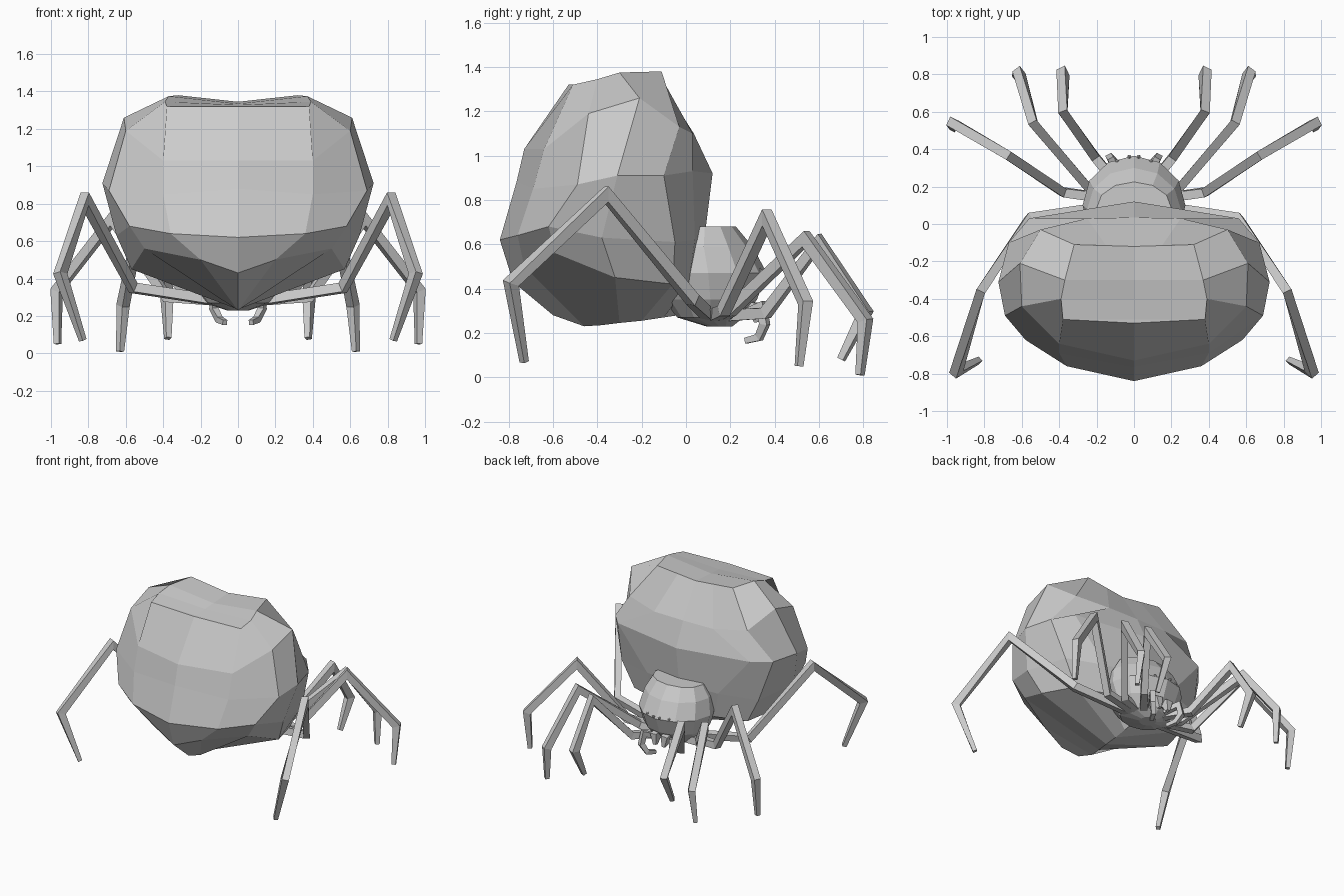
import bpy, bmesh
from math import sin, cos, pi
from mathutils import Vector

if "Cube" in bpy.data.objects:
    bpy.data.objects.remove(bpy.data.objects["Cube"])


def finish(name, bm, mirror=True):
    bmesh.ops.remove_doubles(bm, verts=bm.verts, dist=0.0005)
    bmesh.ops.recalc_face_normals(bm, faces=bm.faces)
    mesh = bpy.data.meshes.new(name)
    bm.to_mesh(mesh)
    bm.free()
    ob = bpy.data.objects.new(name, mesh)
    bpy.context.collection.objects.link(ob)
    if mirror:
        m = ob.modifiers.new("mirror", 'MIRROR')
        m.merge_threshold = 0.001
    return ob


def loft(rows, closed, caps):
    bm = bmesh.new()
    vs = [[bm.verts.new(p) for p in row] for row in rows]
    n = len(rows[0])
    for a, b in zip(vs, vs[1:]):
        for i in range(n if closed else n - 1):
            j = (i + 1) % n
            bm.faces.new((a[i], a[j], b[j], b[i]))
    if caps:
        bm.faces.new(vs[0])
        bm.faces.new(vs[-1])
    return bm


def limb(name, pts, radii):
    """Four-sided tube through pts with mitred joints, mirrored in x."""
    pts = [Vector(p) for p in pts]
    rows = []
    for i, p in enumerate(pts):
        d_in = (p - pts[max(i - 1, 0)]).normalized()
        d_out = (pts[min(i + 1, len(pts) - 1)] - p).normalized()
        t = (d_in + d_out).normalized()
        flat = pts[-2] - pts[0]
        side = Vector((flat.y, -flat.x, 0)).normalized()
        side = (side - t * side.dot(t)).normalized()
        up = side.cross(t)
        ref = d_in if d_in.length else d_out
        stretch = min(1 / max(t.dot(ref), 0.5), 1.5)
        r = radii[i]
        rows.append([p + side * r * sx + up * r * su * stretch
                     for sx, su in ((1, 1), (-1, 1), (-1, -1), (1, -1))])
    finish(name, loft(rows, True, True))


# Abdomen: half rings from keel to crest, each running front to back
rings = [
    [(0, -.60, .28), (0, -.46, .23), (0, -.38, .235), (0, -.3, .245),
     (0, -.2, .255), (0, -.1, .27), (0, 0, .285)],
    [(0, -.78, .43), (.2, -.73, .50), (.5, -.59, .56), (.57, -.32, .45),
     (.48, -.06, .42), (.25, .01, .42), (0, .03, .42)],
    [(0, -.84, .62), (.36, -.76, .64), (.58, -.62, .68), (.65, -.38, .63),
     (.58, -.05, .61), (.3, .04, .62), (0, .085, .64)],
    [(0, -.765, .88), (.4, -.69, .85), (.69, -.49, .87), (.725, -.31, .91),
     (.67, -.1, .91), (.56, .03, .93), (0, .12, .92)],
    [(0, -.73, 1.03), (.4, -.64, 1.03), (.6, -.44, 1.19), (.61, -.21, 1.26),
     (.5, -.03, 1.13), (.25, .03, 1.1), (0, .035, 1.1)],
    [(0, -.53, 1.32), (.38, -.51, 1.32), (.39, -.4, 1.345), (.37, -.3, 1.375),
     (.32, -.11, 1.38), (.15, -.115, 1.36), (0, -.12, 1.345)],
]
# the crest is a shallow saddle along the centre line
rings.append([(0, min(y, -.12) if x else y,
               1.32 + (min(y, -.12) + .53) * .061) for x, y, z in rings[-1]])
finish("abdomen", loft(rings, False, False))

# Head and thorax: faceted dome (z, half width, half depth, centre y)
dome = [(.23, .06, .06, .15), (.27, .18, .15, .11), (.35, .24, .21, .11),
        (.47, .275, .265, .1), (.59, .25, .22, .08), (.68, .2, .14, .085)]
rows = [[(rx * sin(2 * pi * i / 12), cy + ry * cos(2 * pi * i / 12), z)
         for i in range(12)] for z, rx, ry, cy in dome]
finish("head_thorax", loft(rows, True, True), False)

# Legs: hip, first joint, knee, ankle, foot
legs = {
    "rear_leg": [(.1, .1, .28), (.56, .03, .35), (.82, -.36, .825),
                 (.95, -.79, .425), (.83, -.73, .07)],
    "middle_rear_leg": [(.1, .13, .28), (.38, .17, .3), (.67, .365, .72),
                        (.97, .54, .335), (.965, .51, .05)],
    "middle_front_leg": [(.1, .16, .28), (.25, .2, .3), (.54, .54, .625),
                         (.615, .81, .255), (.63, .785, .01)],
    "front_leg": [(.08, .2, .28), (.21, .36, .29), (.38, .6, .61),
                  (.38, .81, .295), (.375, .7, .08)],
}
for name, pts in legs.items():
    limb(name, pts, (.026, .024, .025, .025, .015))

# Feelers and fangs under the face
limb("feeler", [(.06, .25, .28), (.12, .34, .32), (.13, .355, .24),
                (.1, .33, .18), (.07, .27, .165)],
     (.018, .018, .018, .016, .013))
limb("fang", [(.04, .25, .32), (.045, .31, .31), (.035, .32, .25)],
     (.026, .026, .012))

# Eyes
bm = bmesh.new()
for p in ((.025, .36, .48), (.09, .335, .48)):
    made = bmesh.ops.create_icosphere(bm, subdivisions=1, radius=.012)
    bmesh.ops.translate(bm, verts=made["verts"], vec=p)
finish("eyes", bm)
